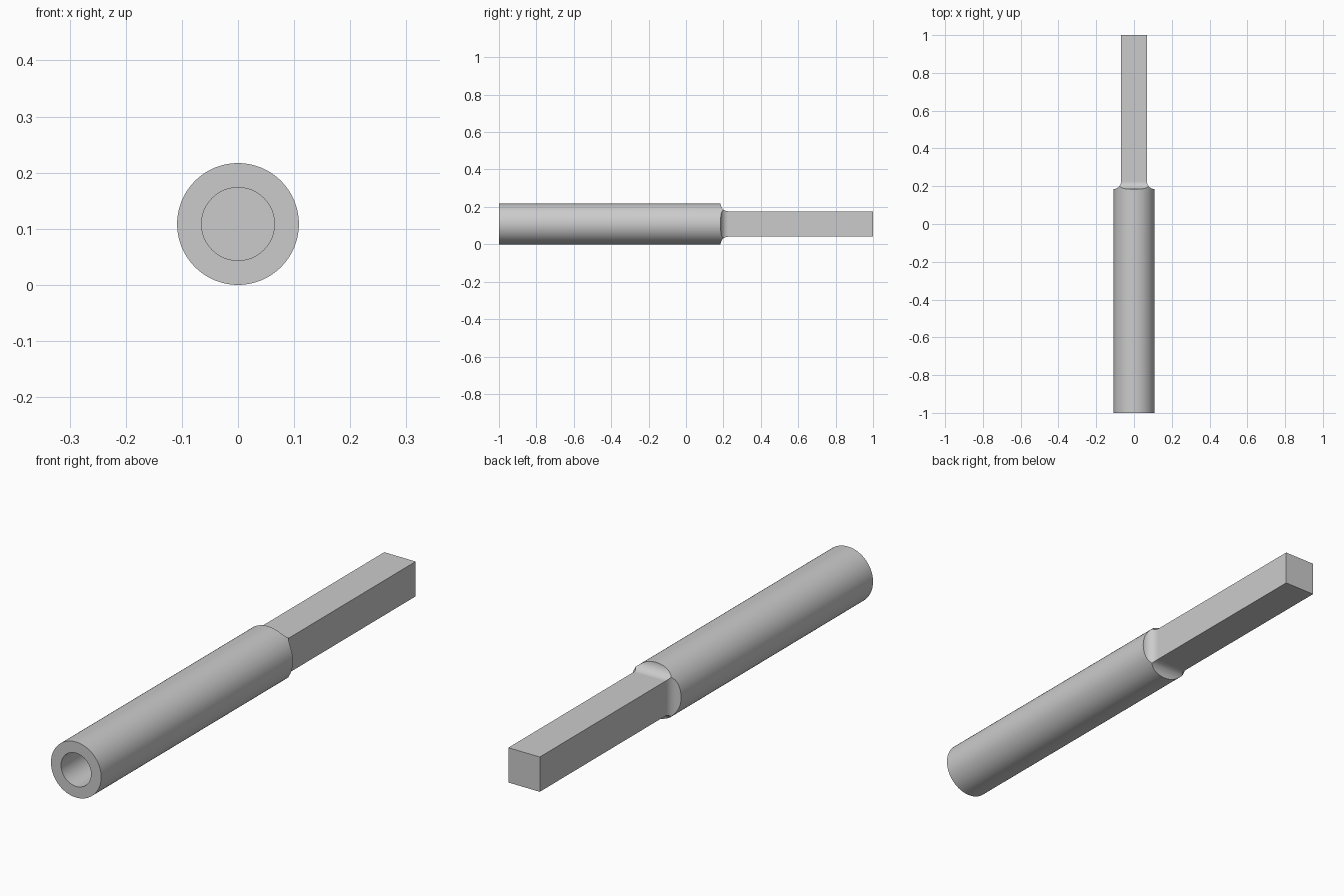
import bpy, bmesh, math
from mathutils import Matrix, Vector

cube = bpy.data.objects.get("Cube")
if cube:
    bpy.data.objects.remove(cube, do_unlink=True)

RADIUS = 0.1085        # round shank
BORE = 0.065           # blind hole in the front end
HALF = 0.068           # half width of the square drive
FILLET = 0.041
SHOULDER = 0.185       # where the round shank stops
BORE_END = -0.4

steel = bpy.data.materials.new("plain grey steel")
steel.use_nodes = True
grey = (0.6, 0.6, 0.6, 1)
steel.diffuse_color = grey
steel.node_tree.nodes["Principled BSDF"].inputs["Base Color"].default_value = grey


def make_object(name, bm):
    bmesh.ops.recalc_face_normals(bm, faces=bm.faces)
    mesh = bpy.data.meshes.new(name)
    bm.to_mesh(mesh)
    bm.free()
    mesh.materials.append(steel)
    obj = bpy.data.objects.new(name, mesh)
    bpy.context.collection.objects.link(obj)
    return obj


def rod(name, radius, y0, y1, sides):
    """Cylinder lying along y."""
    bm = bmesh.new()
    place = Matrix.Translation((0, (y0 + y1) / 2, RADIUS)) @ Matrix.Rotation(math.pi / 2, 4, 'X')
    bmesh.ops.create_cone(bm, cap_ends=True, segments=sides, radius1=radius,
                          radius2=radius, depth=y1 - y0, matrix=place)
    return make_object(name, bm)


def square_loft(name, profile):
    """Square sections (y, half width) joined along y."""
    bm = bmesh.new()
    rings = [[bm.verts.new(Vector((sx * h, y, RADIUS + sz * h)))
              for sx, sz in ((-1, -1), (1, -1), (1, 1), (-1, 1))] for y, h in profile]
    for a, b in zip(rings, rings[1:]):
        for i in range(4):
            j = (i + 1) % 4
            bm.faces.new((a[i], a[j], b[j], b[i]))
    bm.faces.new(rings[0])
    bm.faces.new(rings[-1])
    return make_object(name, bm)


def boolean(target, helper, operation):
    helper.hide_render = True
    mod = target.modifiers.new(operation.lower(), 'BOOLEAN')
    mod.operation = operation
    mod.solver = 'EXACT'
    mod.object = helper
    bpy.ops.object.modifier_apply(modifier=mod.name)
    bpy.data.objects.remove(helper, do_unlink=True)


# Round bar over the whole length
shaft = rod("square_ended_shaft", RADIUS, -1, 1.1, 96)
bpy.context.view_layer.objects.active = shaft
shaft.select_set(True)

# Mill four flats whose inner ends sweep up in a concave fillet
steps = 12
profile = [(-1.2, 0.2), (SHOULDER, 0.2)]
for i in range(steps + 1):
    a = math.pi / 2 * i / steps
    profile.append((SHOULDER + FILLET * (1 - math.cos(a)), HALF + FILLET * (1 - math.sin(a))))
profile.append((1, HALF))
boolean(shaft, square_loft("flats_envelope", profile), 'INTERSECT')

# Blind bore in the front end
boolean(shaft, rod("bore_cutter", BORE, -1.1, BORE_END, 64), 'DIFFERENCE')

# Smooth round surfaces, crisp edges, flat faces kept even
bpy.ops.object.shade_smooth_by_angle(angle=math.radians(30))
weighted = shaft.modifiers.new("even_normals", 'WEIGHTED_NORMAL')
weighted.keep_sharp = True
